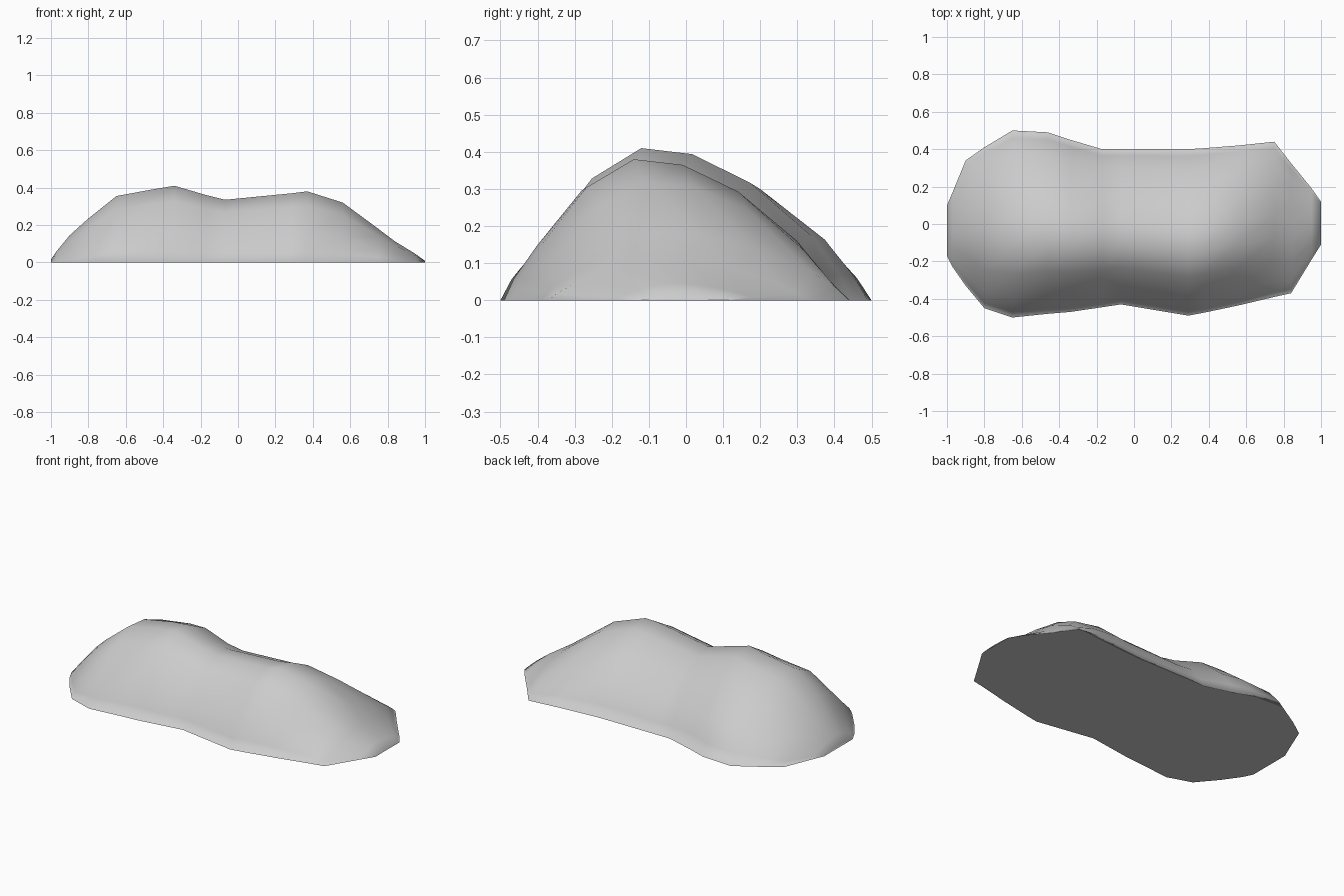
import bpy, bmesh

# Stations along the mound: x, front edge y, back edge y, peak height
stations = [
    (-1.00, -0.17, 0.10, 0.015), (-0.97, -0.23, 0.17, 0.06),
    (-0.90, -0.33, 0.34, 0.145), (-0.80, -0.45, 0.41, 0.235),
    (-0.65, -0.50, 0.50, 0.355), (-0.46, -0.48, 0.49, 0.39),
    (-0.34, -0.47, 0.45, 0.41), (-0.17, -0.445, 0.40, 0.36),
    (-0.07, -0.43, 0.40, 0.335), (0.29, -0.49, 0.40, 0.37),
    (0.37, -0.475, 0.405, 0.38), (0.56, -0.435, 0.42, 0.32),
    (0.75, -0.39, 0.44, 0.18), (0.84, -0.37, 0.325, 0.112),
    (0.95, -0.19, 0.19, 0.045), (1.00, -0.11, 0.12, 0.008),
]
# Cross-section from front to back: fraction of width, fraction of height
profile = [(0, 0), (0.03, 0.16), (0.10, 0.40), (0.235, 0.80), (0.38, 1.0),
           (0.53, 0.96), (0.70, 0.77), (0.88, 0.42), (0.96, 0.17), (1, 0)]

bm = bmesh.new()

# Domed upper surface
rings = []
for x, front, back, h in stations:
    rings.append([bm.verts.new((x, front + (back - front) * t, h * k))
                  for t, k in profile])
for a, b in zip(rings, rings[1:]):
    for i in range(len(profile) - 1):
        bm.faces.new((a[i], b[i], b[i + 1], a[i + 1]))

# End caps and flat underside
bm.faces.new(rings[0])
bm.faces.new(rings[-1][::-1])
base = [r[0] for r in rings] + [r[-1] for r in reversed(rings)]
underside = bm.faces.new(base[::-1])
bmesh.ops.inset_region(bm, faces=[underside], thickness=0.03)
bmesh.ops.recalc_face_normals(bm, faces=bm.faces)

mesh = bpy.data.meshes.new("rock_mound")
bm.to_mesh(mesh)
bm.free()
mesh.shade_smooth()
rock = bpy.data.objects.new("rock_mound", mesh)
bpy.context.collection.objects.link(rock)
